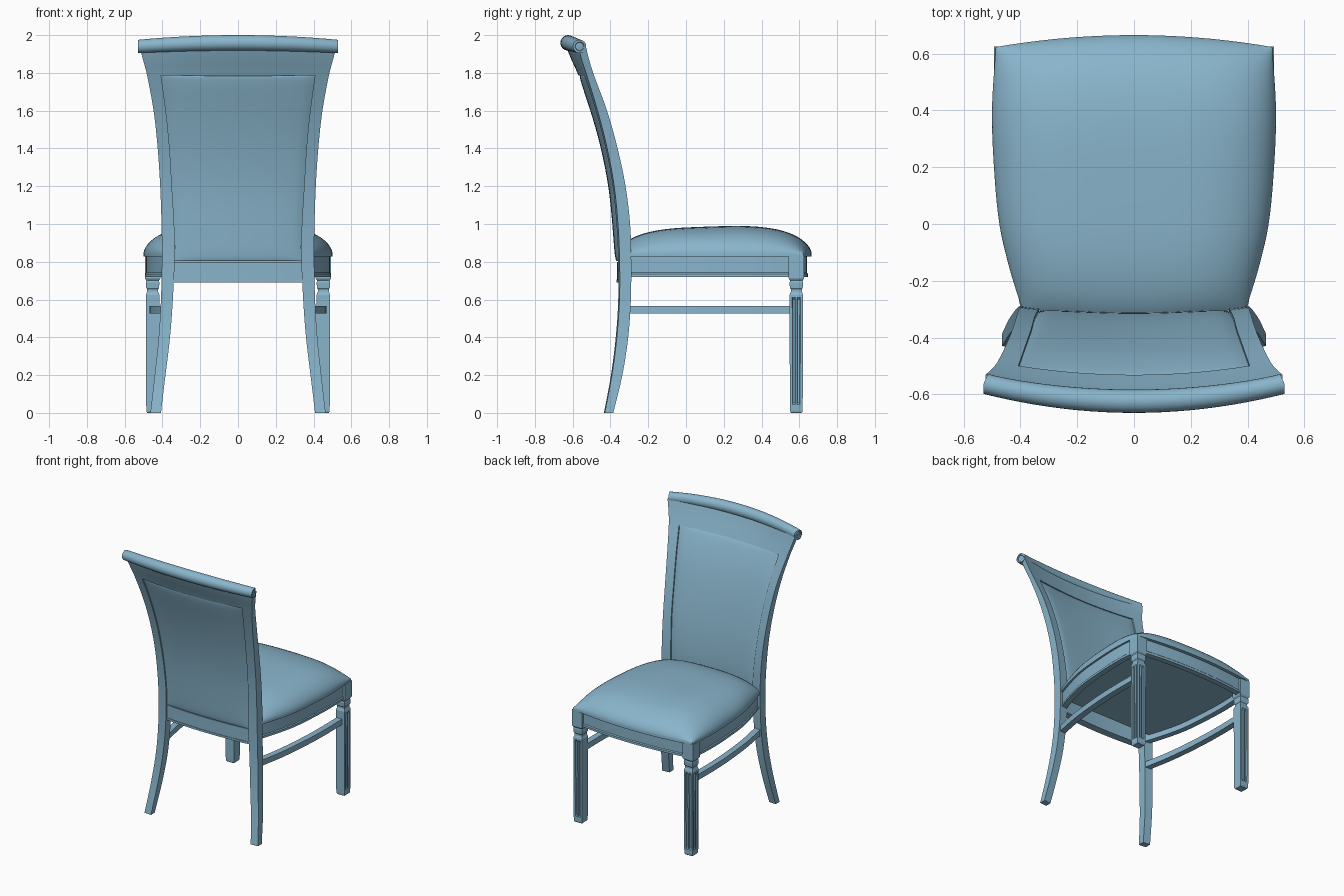
import bpy, bmesh, math
from mathutils import Vector

if "Cube" in bpy.data.objects:
    bpy.data.objects.remove(bpy.data.objects["Cube"])

paint = bpy.data.materials.new("soft_blue")
paint.diffuse_color = (.25, .46, .60, 1)
paint.use_nodes = True
paint.node_tree.nodes["Principled BSDF"].inputs["Base Color"].default_value = paint.diffuse_color


def spline(pts):
    """Smooth interpolating function through (t, value) points."""
    def slope(i):
        a, b = pts[max(i - 1, 0)], pts[min(i + 1, len(pts) - 1)]
        return (b[1] - a[1]) / (b[0] - a[0])

    def f(t):
        t = min(max(t, pts[0][0]), pts[-1][0])
        i = 0
        while i < len(pts) - 2 and t > pts[i + 1][0]:
            i += 1
        (t0, v0), (t1, v1) = pts[i], pts[i + 1]
        d = t1 - t0
        s = (t - t0) / d
        return ((2*s**3 - 3*s*s + 1) * v0 + (s**3 - 2*s*s + s) * d * slope(i)
                + (3*s*s - 2*s**3) * v1 + (s**3 - s*s) * d * slope(i + 1))
    return f


def finish(name, bm, mirror=False, angle=35):
    bmesh.ops.recalc_face_normals(bm, faces=bm.faces[:])
    me = bpy.data.meshes.new(name)
    bm.to_mesh(me)
    bm.free()
    me.materials.append(paint)
    ob = bpy.data.objects.new(name, me)
    bpy.context.collection.objects.link(ob)
    bpy.ops.object.select_all(action='DESELECT')
    ob.select_set(True)
    bpy.context.view_layer.objects.active = ob
    bpy.ops.object.shade_smooth_by_angle(angle=math.radians(angle))
    if mirror:
        ob.modifiers.new("Mirror", 'MIRROR').use_mirror_merge = False
    return ob


def skin(rings):
    """Join a series of equal closed rings with faces."""
    bm = bmesh.new()
    vs = [[bm.verts.new(p) for p in r] for r in rings]
    n = len(rings[0])
    for a, b in zip(vs, vs[1:]):
        for i in range(n):
            j = (i + 1) % n
            bm.faces.new((a[i], a[j], b[j], b[i]))
    return bm, vs


def loft(name, rings, mirror=False, angle=35):
    bm, vs = skin(rings)
    bm.faces.new(vs[0])
    bm.faces.new(vs[-1])
    return finish(name, bm, mirror, angle)


def sweep(name, path, section, mirror=False):
    """Sweep an (outward offset, z) section along a plan path."""
    rings = []
    for i, p in enumerate(path):
        t = (Vector(path[min(i + 1, len(path) - 1)]) - Vector(path[max(i - 1, 0)])).normalized()
        rings.append([(p[0] + t.y * o, p[1] - t.x * o, z) for o, z in section])
    return loft(name, rings, mirror)


def span(a, b, n):
    return [a + (b - a) * i / n for i in range(n + 1)]


def slab(name, x0, x1, zs, front, back, nx, mirror=False):
    """Closed curved board between a front and a back surface y(x, z)."""
    rings = []
    for z in zs:
        xs = span(x0(z), x1(z), nx)
        rings.append([(x, front(x, z), z) for x in xs] + [(x, back(x, z), z) for x in reversed(xs)])
    bm, vs = skin(rings)
    n = len(vs[0])
    for r in (vs[0], vs[-1]):
        for i in range(nx):
            bm.faces.new((r[i], r[i + 1], r[n - 2 - i], r[n - 1 - i]))
    return finish(name, bm, mirror)


# Shape of the back frame: z, inner x, outer x, front y, rear y
BACK = [(0, .408, .464, -.385, -.43), (.2, .384, .441, -.337, -.392),
        (.4, .36, .42, -.306, -.366), (.6, .345, .408, -.292, -.352),
        (.83, .335, .403, -.29, -.352), (1.0, .338, .405, -.296, -.36),
        (1.2, .35, .412, -.32, -.38), (1.4, .362, .425, -.362, -.417),
        (1.6, .382, .447, -.418, -.468), (1.79, .408, .482, -.488, -.526),
        (1.87, .42, .503, -.513, -.552), (1.94, .43, .522, -.53, -.57)]
xi, xo, yf, yb = [spline([(r[0], r[k]) for r in BACK]) for k in range(1, 5)]
bow = spline([(0, .02), (.8, .025), (1.4, .03), (1.6, .035), (1.8, .046), (1.94, .065)])


def dip(x, z):
    return bow(z) * (1 - (x / xo(z)) ** 2)


def front(x, z):
    return yf(z) - dip(x, z)


def rear(x, z):
    return yb(z) - dip(x, z)


# Rear legs running up into the back stiles
slab("back_stile", xi, xo, span(0, 1.79, 36), front, rear, 2, mirror=True)

# Flared top rail and scroll roll with slanted ends
slab("top_rail", lambda z: -xo(z), xo, span(1.785, 1.94, 8), front, rear, 24)
ends = [(.524, .021), (.53, .024), (.53, .035)]
stations = ([(-x, r) for x, r in ends] + [(x, .041 - .006 * (x / .53) ** 2) for x in span(-.5, .5, 20)]
            + [(x, r) for x, r in reversed(ends)])
rings = []
for x, r in stations:
    k = 1 - (x / .53) ** 2
    ring = []
    for a in [math.tau * i / 24 for i in range(24)]:
        slant = .45 * r * max(0, math.cos(a)) * (x / .53) ** 9
        ring.append((x - slant, -.563 - .061 * k + r * math.cos(a), 1.94 + .019 * k + r * math.sin(a)))
    rings.append(ring)
loft("top_roll", rings)

# Padded back panel
PZ0, PZ1 = .803, 1.787


def pad(x, z):
    u, v = x / xi(z), 2 * (z - PZ0) / (PZ1 - PZ0) - 1
    return (max(0, 1 - u ** 4) * max(0, 1 - v ** 8)) ** .5


eased = [PZ0 + (PZ1 - PZ0) * (.5 - .5 * math.cos(math.pi * i / 28)) for i in range(29)]
slab("back_panel", lambda z: -xi(z), xi, eased,
     lambda x, z: front(x, z) - .010 + .016 * pad(x, z),
     lambda x, z: rear(x, z) + .010 - .014 * pad(x, z), 32)

# Lower back rail with bead
slab("rear_rail", lambda z: -xi(z), xi, [.69, .75, .80], front,
     lambda x, z: rear(x, z) + .010, 16)
slab("rear_rail_bead", lambda z: -xi(z), xi, [.69, .705],
     lambda x, z: rear(x, z) + .02, lambda x, z: rear(x, z) + .006, 16)

# Seat plan: half width along y, bowed front and rear edges
width = spline([(-.32, .385), (-.28, .40), (-.15, .44), (0, .474), (.2, .493), (.4, .50), (.62, .487)])


def plan(u, v):
    ys = -.29 + v * .915
    y = (-.335 + .045 * u * u) * (1 - v) + (.665 - .042 * u * u) * v
    return u * width(ys), y


# Domed seat cushion, highest towards the front
crown = spline([(0, .125), (.1, .128), (.33, .137), (.6, .145), (.8, .142), (1, .135)])
bm = bmesh.new()
bmesh.ops.create_grid(bm, x_segments=32, y_segments=32, size=1)
edges = [e for e in bm.edges if e.is_boundary]
for p in bm.verts:
    u, g = (math.sin(math.pi / 2 * c) for c in p.co.xy)
    v = (g + 1) / 2
    t = -.95 + 1.95 * v
    x, y = plan(u, v)
    h = (max(0, 1 - u ** 4) * max(0, 1 - t ** 4)) ** .6
    p.co = (x, y, .845 + crown(v) * h)
ext = bmesh.ops.extrude_edge_only(bm, edges=edges)["geom"]
for p in ext:
    if isinstance(p, bmesh.types.BMVert):
        p.co.z = .828
bmesh.ops.holes_fill(bm, edges=[e for e in ext if isinstance(e, bmesh.types.BMEdge)], sides=0)
finish("seat_cushion", bm, angle=50)

# Board closing the seat from below
outline = ([plan(.95, v) for v in span(.03, .945, 16)] + [plan(u, .945) for u in span(.9, -.9, 12)]
           + [plan(-.95, v) for v in span(.945, .03, 16)])
loft("seat_board", [[(x, y, z) for x, y in outline] for z in (.76, .80)])

# Side and front rails with a bead along the bottom edge
RAIL = [(0, .83), (0, .742), (.006, .736), (.006, .72), (-.035, .72), (-.035, .83)]
sweep("side_rail", [(width(y) - .014, y) for y in span(-.31, .56, 20)], RAIL, mirror=True)
sweep("front_rail", [(x, .640 - .033 * (x / .45) ** 2) for x in span(.43, -.43, 20)], RAIL)

# Curved side stretchers
sx = spline([(-.33, .393), (-.1, .435), (.15, .46), (.35, .468), (.56, .466)])
sweep("side_stretcher", [(sx(y), y) for y in span(-.33, .56, 20)],
      [(0, .567), (0, .525), (-.045, .525), (-.045, .567)], mirror=True)


# Front legs: square block, neck, and shaft fluted on the front and outer faces
def leg_ring(z, h, d):
    pts = []
    for k in range(4):
        c, s = round(math.cos(k * math.pi / 2)), round(math.sin(k * math.pi / 2))
        depth = d if k in (1, 2) else 0
        side = [(-1, 0)]
        for m in (-.36, .36):
            side += [(m - .24, 0), (m - .15, depth), (m + .15, depth), (m + .24, 0)]
        for a, inset in side:
            px, py = a * h, -h + inset
            pts.append((.452 + c * px - s * py, .584 + s * px + c * py, z))
    return pts


LEG = [(0, .028, 0), (.008, .033, 0), (.045, .034, 0), (.055, .034, .008), (.60, .036, .008),
       (.61, .036, 0), (.625, .036, 0), (.642, .029, 0), (.655, .029, 0), (.662, .034, 0),
       (.69, .036, 0), (.70, .033, 0), (.712, .041, 0), (.832, .041, 0)]
loft("front_leg", [leg_ring(*s) for s in LEG], mirror=True, angle=20)
